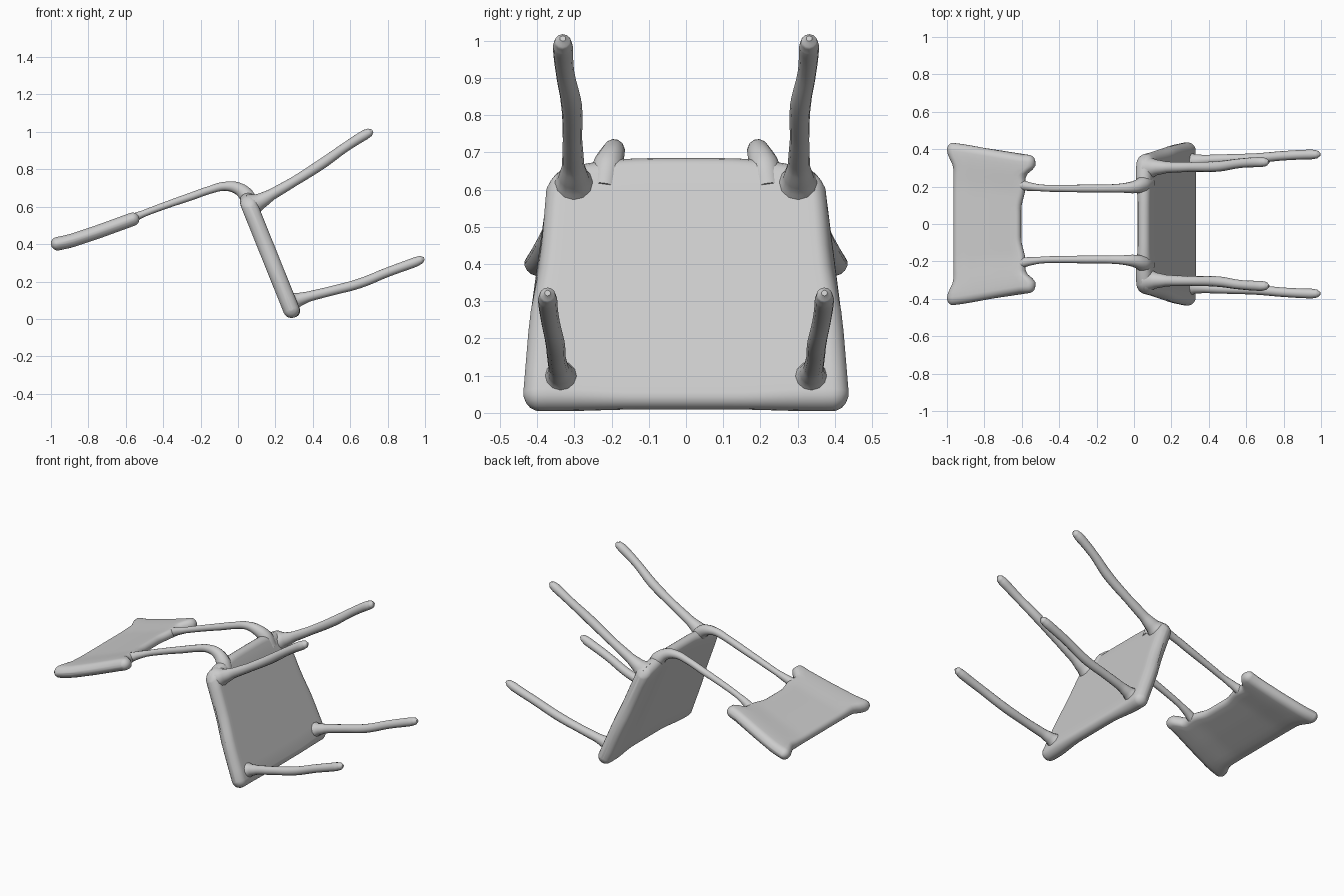
import bpy
import bmesh
import math
from mathutils import Vector

if "Cube" in bpy.data.objects:
    bpy.data.objects.remove(bpy.data.objects["Cube"], do_unlink=True)

grey = bpy.data.materials.new("plain_grey")
grey.use_nodes = True
grey.diffuse_color = (0.6, 0.6, 0.6, 1)
grey.node_tree.nodes["Principled BSDF"].inputs["Base Color"].default_value = (0.6, 0.6, 0.6, 1)


def smooth(a, b, x):
    t = min(1, max(0, (x - a) / (b - a)))
    return t * t * (3 - 2 * t)


def table(pairs, u):
    """Linear look-up through (position, value) pairs."""
    for (a, p), (b, q) in zip(pairs, pairs[1:]):
        if u <= b:
            break
    t = min(1, max(0, (u - a) / (b - a)))
    return p + (q - p) * t


def along(path, u):
    """Point at distance u on an (x, z) path, carried on past its ends."""
    pts = [Vector(p) for p in path]
    for i, (a, b) in enumerate(zip(pts, pts[1:])):
        length = (b - a).length
        if u <= length or i == len(pts) - 2:
            return a + (b - a) * (u / length)
        u -= length


def finish(obj):
    bpy.ops.object.select_all(action='DESELECT')
    obj.select_set(True)
    bpy.context.view_layer.objects.active = obj
    if obj.type == 'CURVE':
        bpy.ops.object.convert(target='MESH')
    obj = bpy.context.view_layer.objects.active
    obj.data.materials.clear()
    obj.data.materials.append(grey)
    bpy.ops.object.shade_smooth_by_angle(angle=math.radians(60))


def slab(name, path, width, start, end, half, shift, corner):
    """Soft-edged panel: rounded sections in x-z, lofted across y."""
    edge = [(1 - 0.1 * (1 - math.sin(a)), math.cos(a))
            for a in (math.radians(d) for d in (15, 35, 55, 75, 90))]
    inner = [(0.9 * i / 16, 1.0) for i in range(-16, 17)]
    stations = [(-v, k) for v, k in reversed([(v, max(k, 0.15)) for v, k in edge])]
    stations += inner + [(v, max(k, 0.15)) for v, k in edge]
    bm = bmesh.new()
    rings = []
    for v, k in stations:
        h = half(abs(v)) * k
        u0 = start(abs(v)) + corner * (1 - k)
        u1 = end(abs(v)) - corner * (1 - k)
        section = []
        for side in (1, -1):
            # flat run, then half the rounded end
            for i in range(1, 10):
                t = i / 10 if side > 0 else 1 - i / 10
                section.append((u0 + h + (u1 - u0 - 2 * h) * t, h * side))
            for i in range(9):
                a = math.pi / 2 - math.pi * i / 8
                c = u1 - h if side > 0 else u0 + h
                section.append((c + side * h * math.cos(a), side * h * math.sin(a)))
        ring = []
        for u, n in section:
            p = along(path, u)
            d = (along(path, u + 0.04) - along(path, u - 0.04)).normalized()
            p = p + Vector((-d.y, d.x)) * (n + shift(abs(v)))
            ring.append(bm.verts.new((p.x, v * table(width, u), p.y)))
        rings.append(ring)
    for r, s in zip(rings, rings[1:]):
        for i in range(len(r)):
            j = (i + 1) % len(r)
            bm.faces.new((r[i], r[j], s[j], s[i]))
    bm.faces.new(rings[0])
    bm.faces.new(rings[-1])
    bmesh.ops.recalc_face_normals(bm, faces=bm.faces)
    mesh = bpy.data.meshes.new(name)
    bm.to_mesh(mesh)
    bm.free()
    obj = bpy.data.objects.new(name, mesh)
    bpy.context.collection.objects.link(obj)
    finish(obj)


def rod(name, points, side):
    """Round rod through (x, y, z, radius) points, mirrored by side."""
    curve = bpy.data.curves.new(name, 'CURVE')
    curve.dimensions = '3D'
    curve.bevel_depth = 1
    curve.bevel_resolution = 4
    curve.resolution_u = 6
    curve.use_fill_caps = True
    spline = curve.splines.new('BEZIER')
    spline.bezier_points.add(len(points) - 1)
    for bp, (x, y, z, r) in zip(spline.bezier_points, points):
        bp.co = (x, side * y, z)
        bp.radius = r
        bp.handle_left_type = bp.handle_right_type = 'AUTO'
    obj = bpy.data.objects.new(name, curve)
    bpy.context.collection.objects.link(obj)
    finish(obj)


# Seat: tilted panel, thicker at its sides than in the middle
slab("seat", [(0.015, 0.72), (0.302, 0.008)],
     [(0.05, 0.355), (0.13, 0.375), (0.345, 0.392), (0.5, 0.42), (0.72, 0.437)],
     lambda v: 0.045 + 0.04 * v ** 4, lambda v: 0.768,
     lambda v: 0.034 + 0.01 * smooth(0.3, 0.8, v),
     lambda v: 0.01 * (1 - smooth(0.3, 0.8, v)), 0.05)

# Backrest: gently bent panel with flared corners
slab("backrest", [(-1.0, 0.395), (-0.9, 0.415), (-0.75, 0.465), (-0.53, 0.545)],
     [(0, 0.438), (0.1, 0.425), (0.3, 0.39), (0.42, 0.37), (0.49, 0.368)],
     lambda v: 0.035 * (1 - smooth(0.68, 0.9, v)),
     lambda v: 0.415 + 0.025 * smooth(0.2, 0.55, v) + 0.055 * smooth(0.68, 0.85, v),
     lambda v: 0.027 + 0.009 * smooth(0.4, 0.85, v),
     lambda v: 0.0, 0.035)

# Legs and back supports, listed for one side
rods = {
    "upper_leg": [(0.07, 0.30, 0.605, 0.065), (0.12, 0.302, 0.63, 0.042),
                  (0.18, 0.303, 0.665, 0.030), (0.30, 0.305, 0.735, 0.026),
                  (0.45, 0.308, 0.83, 0.028), (0.57, 0.325, 0.915, 0.025),
                  (0.68, 0.331, 0.985, 0.027), (0.705, 0.331, 0.998, 0.022),
                  (0.72, 0.331, 1.006, 0.008)],
    "lower_leg": [(0.27, 0.335, 0.085, 0.06), (0.33, 0.338, 0.105, 0.035),
                  (0.38, 0.342, 0.12, 0.027), (0.50, 0.348, 0.15, 0.025),
                  (0.65, 0.352, 0.19, 0.026), (0.80, 0.365, 0.25, 0.025),
                  (0.95, 0.372, 0.305, 0.026), (0.98, 0.372, 0.317, 0.021),
                  (0.996, 0.372, 0.322, 0.008)],
    "back_support": [(0.075, 0.22, 0.60, 0.04), (0.045, 0.21, 0.66, 0.042),
                     (0.0, 0.197, 0.697, 0.033), (-0.07, 0.192, 0.709, 0.024),
                     (-0.15, 0.190, 0.69, 0.021), (-0.25, 0.190, 0.655, 0.021),
                     (-0.38, 0.190, 0.61, 0.019), (-0.50, 0.193, 0.565, 0.018),
                     (-0.56, 0.200, 0.54, 0.023), (-0.60, 0.207, 0.521, 0.028),
                     (-0.66, 0.212, 0.499, 0.026)],
}
for side, label in ((1, "back"), (-1, "front")):
    for part, points in rods.items():
        rod(f"{part}_{label}", points, side)
